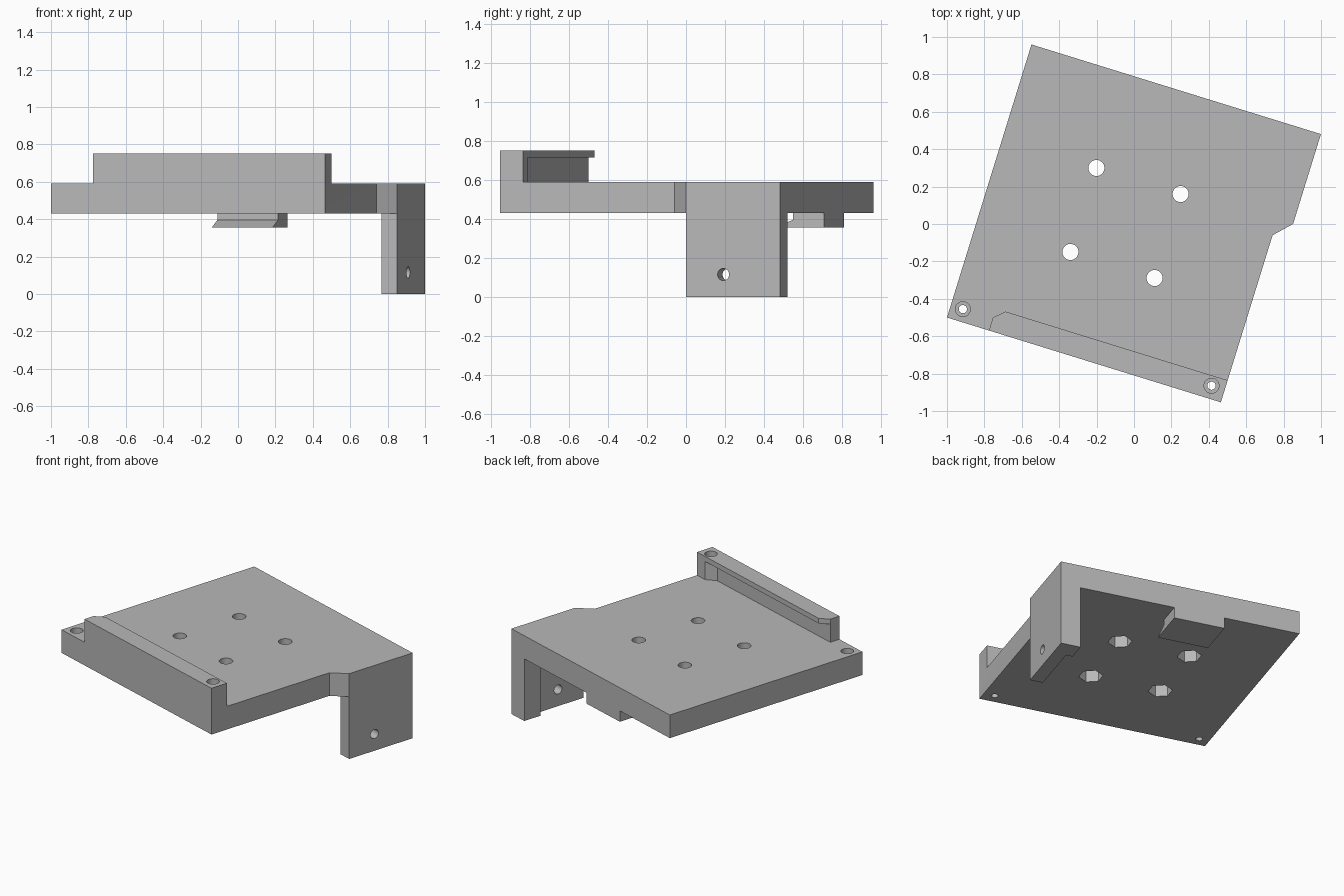
import bpy, bmesh, math
from mathutils import Matrix

cube = bpy.data.objects.get("Cube")
if cube:
    bpy.data.objects.remove(cube, do_unlink=True)

grey = bpy.data.materials.new("plain grey")
grey.use_nodes = True
grey.diffuse_color = (0.48, 0.48, 0.48, 1)
grey.node_tree.nodes["Principled BSDF"].inputs["Base Color"].default_value = grey.diffuse_color

# Main levels and plan sizes, measured from the plate's front corner
BOTTOM, TOP, WALL_TOP = 0.43, 0.59, 0.75
WIDE, OUTER, DEEP = 1.533, 1.62, 1.528
UP = Matrix.Identity(4)
SIDE = Matrix(((0, 0, 1, 0), (1, 0, 0, 0), (0, 1, 0, 0), (0, 0, 0, 1)))  # profile in depth/height


def prism(name, points, low, high, frame=UP):
    """Extrude a flat outline from low to high along the frame's third axis."""
    bm = bmesh.new()
    face = bm.faces.new([bm.verts.new((a, b, low)) for a, b in points])
    grown = bmesh.ops.extrude_face_region(bm, geom=[face])["geom"]
    bmesh.ops.translate(bm, vec=(0, 0, high - low),
                        verts=[g for g in grown if isinstance(g, bmesh.types.BMVert)])
    bm.transform(frame)
    bmesh.ops.recalc_face_normals(bm, faces=bm.faces)
    mesh = bpy.data.meshes.new(name)
    bm.to_mesh(mesh)
    bm.free()
    mesh.materials.append(grey)
    obj = bpy.data.objects.new(name, mesh)
    bpy.context.collection.objects.link(obj)
    return obj


def ring(a, b, radius, sides=32, turn=0.0):
    return [(a + radius * math.cos(turn + math.tau * i / sides),
             b + radius * math.sin(turn + math.tau * i / sides)) for i in range(sides)]


def combine(target, other, operation):
    mod = target.modifiers.new(operation, 'BOOLEAN')
    mod.operation, mod.solver, mod.object = operation, 'EXACT', other
    bpy.context.view_layer.objects.active = target
    bpy.ops.object.modifier_apply(modifier=mod.name)
    bpy.data.objects.remove(other, do_unlink=True)


# Plate with a slanted jog on one side
bracket = prism("mounting_bracket", [(0, 0), (WIDE, 0), (WIDE, 0.935), (OUTER, 1.025),
                                     (OUTER, DEEP), (0, DEEP)], BOTTOM, TOP)

solids = [
    # Side leg with a thicker rear foot
    prism("side_leg", [(WIDE, 1.025), (OUTER, 1.025), (OUTER, DEEP), (1.488, DEEP),
                       (1.488, 1.4), (WIDE, 1.4)], 0, BOTTOM),
    # Front wall, and the lip hanging over its recess
    prism("front_wall", [(0.235, 0), (WIDE, 0), (WIDE, 0.123), (1.45, 0.123),
                         (1.39, 0.073), (0.235, 0.073)], TOP, 0.715),
    prism("wall_lip", [(0.235, 0), (WIDE, 0), (WIDE, 0.123), (0.29, 0.123),
                       (0.235, 0.073)], 0.715, WALL_TOP),
    # Rear hook under the plate
    prism("rear_hook", [(DEEP, BOTTOM), (1.36, BOTTOM), (1.36, 0.395),
                        (1.26, 0.355), (DEEP, 0.355)], 0.51, 0.85, SIDE),
]
for part in solids:
    combine(bracket, part, 'UNION')

# Bolt holes with hexagonal nut pockets underneath
cutters = []
for u in (0.527, 0.998):
    for v in (0.53, 1.0):
        cutters.append(prism("bolt_hole", ring(u, v, 0.043), 0.3, 0.9))
        cutters.append(prism("nut_pocket", ring(u, v, 0.077, 6, math.pi / 6), 0.3, 0.51))

# Counterbored corner screw holes
for u, v, top in ((0.068, 0.068, TOP), (1.459, 0.07, WALL_TOP)):
    cutters.append(prism("screw_hole", ring(u, v, 0.022), 0.3, 0.9))
    cutters.append(prism("screw_recess", ring(u, v, 0.04), top - 0.07, 0.9))

# Cross hole through the leg
cutters.append(prism("leg_hole", ring(1.225, 0.115, 0.031), 1.3, 1.8, SIDE))
for cutter in cutters:
    combine(bracket, cutter, 'DIFFERENCE')

# Turn into place and smooth only the round holes
bracket.data.transform(Matrix.Translation((-1, -0.5, 0)) @ Matrix.Rotation(math.radians(-17.2), 4, 'Z'))
bpy.ops.object.select_all(action='DESELECT')
bracket.select_set(True)
bpy.context.view_layer.objects.active = bracket
bpy.ops.object.shade_smooth_by_angle(angle=math.radians(30))
